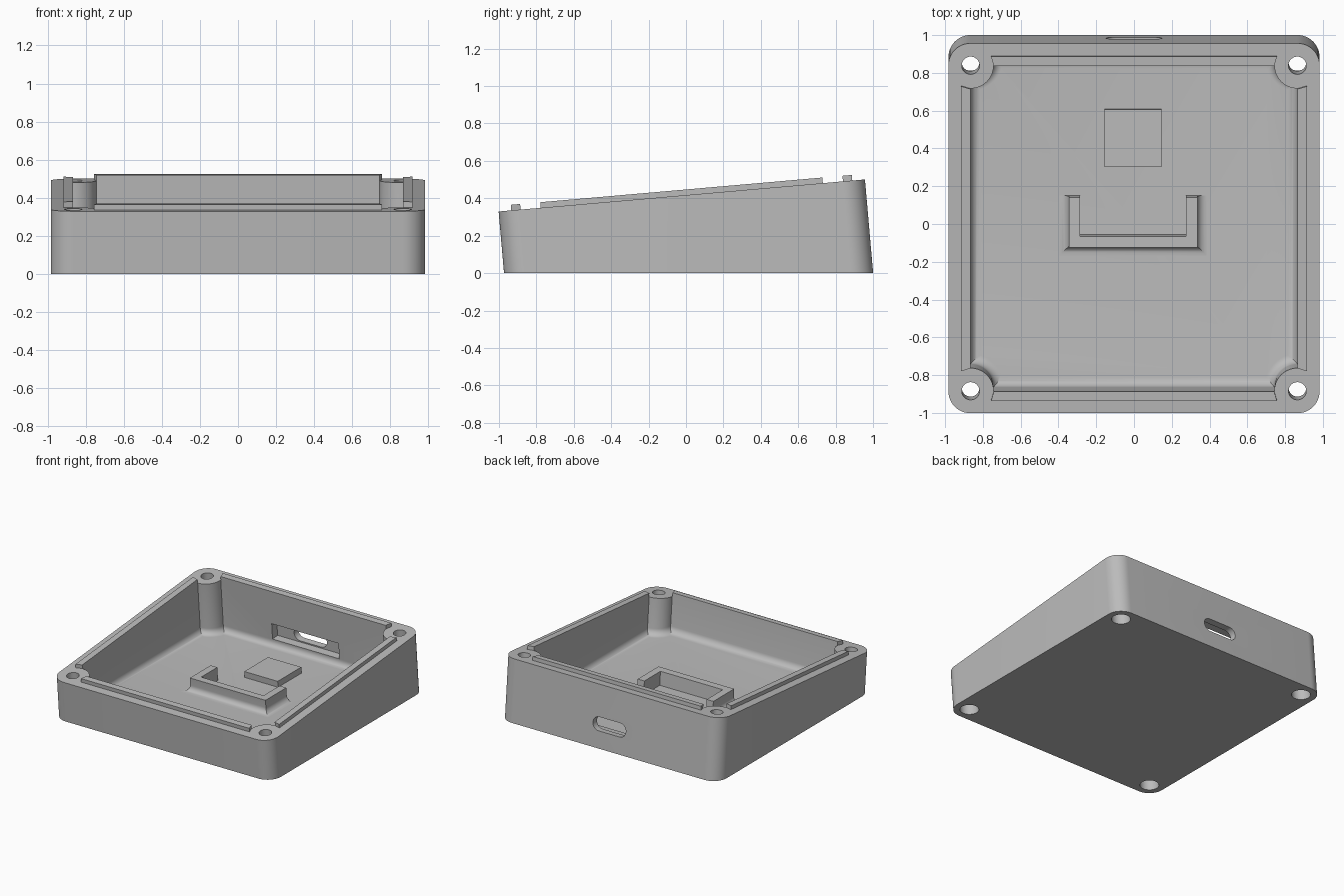
import bpy, bmesh, math
from mathutils import Vector

if "Cube" in bpy.data.objects:
    bpy.data.objects.remove(bpy.data.objects["Cube"])

# The case is tilted: u = width, v = length along the sloped rim, w = rim normal
TILT = math.radians(5)
S, C = math.sin(TILT), math.cos(TILT)
YC, ZC = -0.0225, 0.415          # centre of the sloped rim
OUT, INN, R_OUT, R_BOSS, FLOOR = 0.983, 0.865, 0.118, 0.122, 0.06

grey = bpy.data.materials.new("plastic_grey")
grey.diffuse_color = (0.5, 0.5, 0.5, 1)
grey.use_nodes = True
grey.node_tree.nodes["Principled BSDF"].inputs["Base Color"].default_value = grey.diffuse_color


def local(u, v, w):
    return Vector((u, YC + v * C - w * S, ZC + v * S + w * C))


def ring(pts, z=None, w=None):
    """Outline (u, v) placed on a horizontal plane z, or on a sloped plane w."""
    if z is None:
        return [local(u, v, w) for u, v in pts]
    return [local(u, v, (z - ZC - v * S) / C) for u, v in pts]


def loft(name, rings):
    bm = bmesh.new()
    rows = [[bm.verts.new(p) for p in r] for r in rings]
    n = len(rows[0])
    for a, b in zip(rows, rows[1:]):
        for i in range(n):
            j = (i + 1) % n
            bm.faces.new((a[i], a[j], b[j], b[i]))
    bm.faces.new(rows[0][::-1])
    bm.faces.new(rows[-1])
    bmesh.ops.recalc_face_normals(bm, faces=bm.faces)
    me = bpy.data.meshes.new(name)
    bm.to_mesh(me)
    bm.free()
    me.materials.append(grey)
    ob = bpy.data.objects.new(name, me)
    bpy.context.collection.objects.link(ob)
    return ob


def arc(cu, cv, r, a0, a1, n):
    return [(cu + r * math.cos(a0 + (a1 - a0) * i / n),
             cv + r * math.sin(a0 + (a1 - a0) * i / n)) for i in range(n + 1)]


def circle(cu, cv, r, n=40):
    return arc(cu, cv, r, 0, 2 * math.pi, n)[:-1]


def rect(u0, u1, v0, v1):
    return [(u0, v0), (u1, v0), (u1, v1), (u0, v1)]


CORNERS = [(1, 1), (-1, 1), (-1, -1), (1, -1)]
Q = math.pi / 2


def outer_outline():
    pts = []
    for k, (a, b) in enumerate(CORNERS):
        c = OUT - R_OUT
        pts += arc(a * c, b * c, R_OUT, k * Q, (k + 1) * Q, 12)
    return pts


def cavity_outline(d):
    """Square cavity inset by d, with round screw posts biting into the corners."""
    pts = []
    r = R_BOSS + d
    a0 = math.asin(d / r)
    for k, (a, b) in enumerate(CORNERS):
        pts += arc(a * INN, b * INN, r, (k + 3) * Q - a0, (k + 2) * Q + a0, 14)
    return pts


def fillet(r, n=8):
    """(outward offset, height) steps of a concave quarter round."""
    return [(r * (1 - math.sin(t)), r * (1 - math.cos(t)))
            for t in (Q * i / n for i in range(n + 1))]


# Case body
case = loft("case_body", [ring(outer_outline(), z=0), ring(outer_outline(), w=0)])

# Cutters: cavity with rounded floor edge, screw holes, port slot and its inner recess
cutters = [loft("cavity_cutter",
                [ring(cavity_outline(d), z=FLOOR + h) for d, h in fillet(0.05)]
                + [ring(cavity_outline(0), w=0.1)])]
for a, b in CORNERS:
    big, small = circle(a * INN, b * INN, 0.07), circle(a * INN, b * INN, 0.047)
    cutters.append(loft("screw_cutter", [ring(big, z=-0.1), ring(big, w=-0.2),
                                         ring(small, w=-0.2), ring(small, w=0.1)]))
PW, PR = -0.31, 0.055
pill = arc(0.148 - PR, PW, PR, -Q, Q, 14) + arc(-0.148 + PR, PW, PR, Q, 3 * Q, 14)
for name, shape, v0, v1 in (("port_cutter", pill, 0.8, 1.1),
                            ("recess_cutter", rect(-0.3, 0.3, PW - 0.065, PW + 0.065), 0.8, 0.93)):
    cutters.append(loft(name, [[local(u, v, w) for u, w in shape] for v in (v0, v1)]))

bpy.context.view_layer.objects.active = case
for c in cutters:
    m = case.modifiers.new("cut", "BOOLEAN")
    m.operation, m.solver, m.object = "DIFFERENCE", "EXACT", c
    bpy.ops.object.modifier_apply(modifier=m.name)
    bpy.data.objects.remove(c)

# Raised sealing lip, one strip per side
strip = [(-0.742, INN), (0.742, INN), (0.757, INN + 0.05), (-0.757, INN + 0.05)]
for k, side in enumerate(("back", "left", "front", "right")):
    pts = strip
    for _ in range(k):
        pts = [(-v, u) for u, v in pts]
    loft(side + "_lip", [ring(pts, w=0), ring(pts, w=0.03)])

# Square pad on the floor
pad = rect(-0.155, 0.145, 0.297, 0.599)
loft("floor_pad", [ring(pad, z=FLOOR - 0.005), ring(pad, z=FLOOR + 0.05)])


# U-shaped holder, flared outward at its foot
def holder(d):
    u0, u1, v0, v1, t = -0.345, 0.335, -0.124, 0.142, 0.06
    return [(u0 - d, v0 - d), (u1 + d, v0 - d), (u1 + d, v1), (u1 - t, v1),
            (u1 - t, v0 + t), (u0 + t, v0 + t), (u0 + t, v1), (u0 - d, v1)]


loft("board_holder", [ring(holder(0.05), z=FLOOR - 0.005)]
     + [ring(holder(d), z=FLOOR + h) for d, h in fillet(0.05)]
     + [ring(holder(0), z=FLOOR + 0.11)])

for ob in bpy.data.objects:
    bpy.ops.object.select_all(action="DESELECT")
    ob.select_set(True)
    bpy.context.view_layer.objects.active = ob
    bpy.ops.object.shade_smooth_by_angle(angle=math.radians(30))
